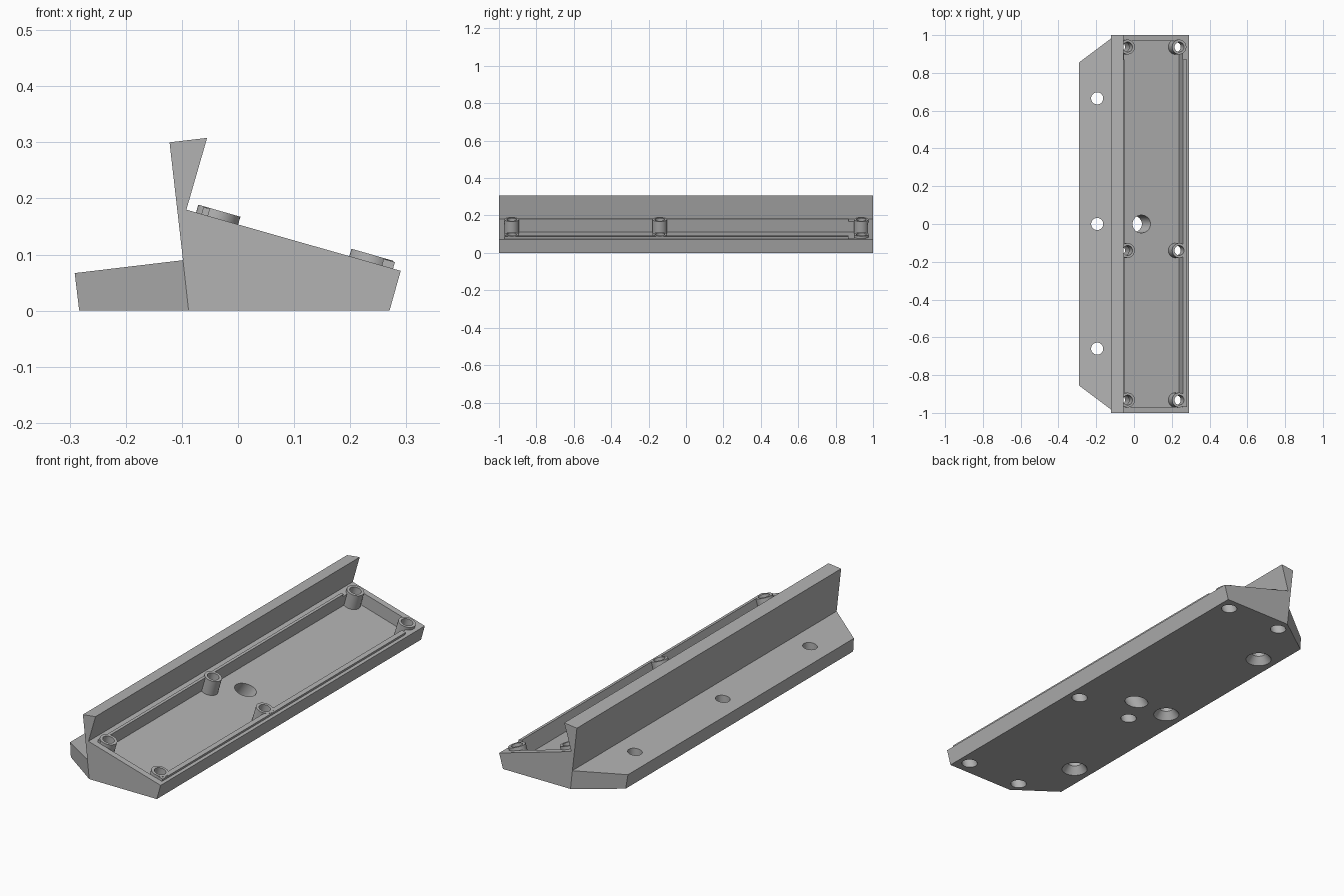
import bpy, bmesh, math
from mathutils import Vector, Matrix

if "Cube" in bpy.data.objects:
    bpy.data.objects.remove(bpy.data.objects["Cube"])

grey = bpy.data.materials.new("plain grey")
grey.diffuse_color = (0.45, 0.45, 0.45, 1)
grey.use_nodes = True
grey.node_tree.nodes["Principled BSDF"].inputs["Base Color"].default_value = grey.diffuse_color

# Sloped frame: u runs down the tray top, h is the height normal to it
TILT = math.atan2(0.11, 0.382)
ORIGIN = Vector((-0.092, 0, 0.18))
ROT = Matrix.Rotation(TILT, 4, 'Y')


def slope(u, y, h):
    return ORIGIN + ROT @ Vector((u, y, h))


def finish(name, bm):
    bmesh.ops.recalc_face_normals(bm, faces=bm.faces)
    me = bpy.data.meshes.new(name)
    bm.to_mesh(me)
    bm.free()
    ob = bpy.data.objects.new(name, me)
    bpy.context.collection.objects.link(ob)
    me.materials.append(grey)
    return ob


def slope_box(name, u0, u1, y0, y1, h0, h1):
    bm = bmesh.new()
    bmesh.ops.create_cube(bm, size=1)
    for v in bm.verts:
        v.co = slope(u0 + (v.co.x + .5) * (u1 - u0), y0 + (v.co.y + .5) * (y1 - y0),
                     h0 + (v.co.z + .5) * (h1 - h0))
    return finish(name, bm)


def rod(name, a, b, r1, r2=None, n=40):
    a, b = Vector(a), Vector(b)
    d = b - a
    m = Matrix.Translation((a + b) / 2) @ d.to_track_quat('Z', 'Y').to_matrix().to_4x4()
    bm = bmesh.new()
    bmesh.ops.create_cone(bm, cap_ends=True, segments=n, radius1=r1,
                          radius2=r1 if r2 is None else r2, depth=d.length, matrix=m)
    return finish(name, bm)


def combine(target, tool, op):
    mod = target.modifiers.new("bool", 'BOOLEAN')
    mod.operation, mod.solver, mod.object = op, 'EXACT', tool
    bpy.context.view_layer.objects.active = target
    bpy.ops.object.modifier_apply(modifier=mod.name)
    bpy.data.objects.remove(tool, do_unlink=True)


# Body with upright fin and a flange whose ends are cut back
ring = [(.27, 0, 1), (.29, .071, 1), (-.092, .18, 1), (-.055, .308, 1), (-.122, .30, 1),
        (-.098, .09, 1), (-.291, .067, .855), (-.283, 0, .861), (-.088, 0, 1)]
bm = bmesh.new()
ends = [[bm.verts.new((x, s * y, z)) for x, z, y in ring] for s in (-1, 1)]
for i in range(len(ring)):
    j = (i + 1) % len(ring)
    bm.faces.new((ends[0][i], ends[0][j], ends[1][j], ends[1][i]))
for e in ends:
    bm.faces.new([e[i] for i in (0, 1, 2, 3, 4, 5, 8)])
    bm.faces.new([e[i] for i in (5, 6, 7, 8)])
body = finish("tray_with_fin_and_flange", bm)

# Sunken tray, floor parallel to the sloped top
DEPTH = 0.06
combine(body, slope_box("tray_cut", .04, .362, -.97, .97, -DEPTH, .05), 'DIFFERENCE')

# Thin lips along both long sides
combine(body, slope_box("back_lip", .028, .04, -.97, .87, -.01, .013), 'UNION')
combine(body, slope_box("front_lip", .362, .383, -.97, .87, -.01, .013), 'UNION')

# Screw bosses with stepped bores
spots = [(u, y) for u in (.057, .341) for y in (-.932, -.14, .937)]
for u, y in spots:
    combine(body, rod("boss", slope(u, y, -DEPTH - .005), slope(u, y, .0145), .039), 'UNION')
for u, y in spots:
    combine(body, rod("bore", slope(u, y, -.3), slope(u, y, .05), .026), 'DIFFERENCE')
    combine(body, rod("head_bore", slope(u, y, -.3), slope(u, y, -DEPTH + .01), .035), 'DIFFERENCE')

# Slanted cable hole in the tray floor
combine(body, rod("cable_hole", (-.0425, 0, -.04), (.0675, 0, .12), .047), 'DIFFERENCE')

# Countersunk mounting holes in the flange
for y in (-.66, 0, .665):
    combine(body, rod("mount_hole", (-.195, y, -.05), (-.195, y, .15), .032), 'DIFFERENCE')
    combine(body, rod("countersink", (-.195, y, -.01), (-.195, y, .035), .066, .032), 'DIFFERENCE')

# Smooth round walls, keep edges sharp
body.select_set(True)
bpy.context.view_layer.objects.active = body
bpy.ops.object.shade_smooth_by_angle(angle=math.radians(20))
